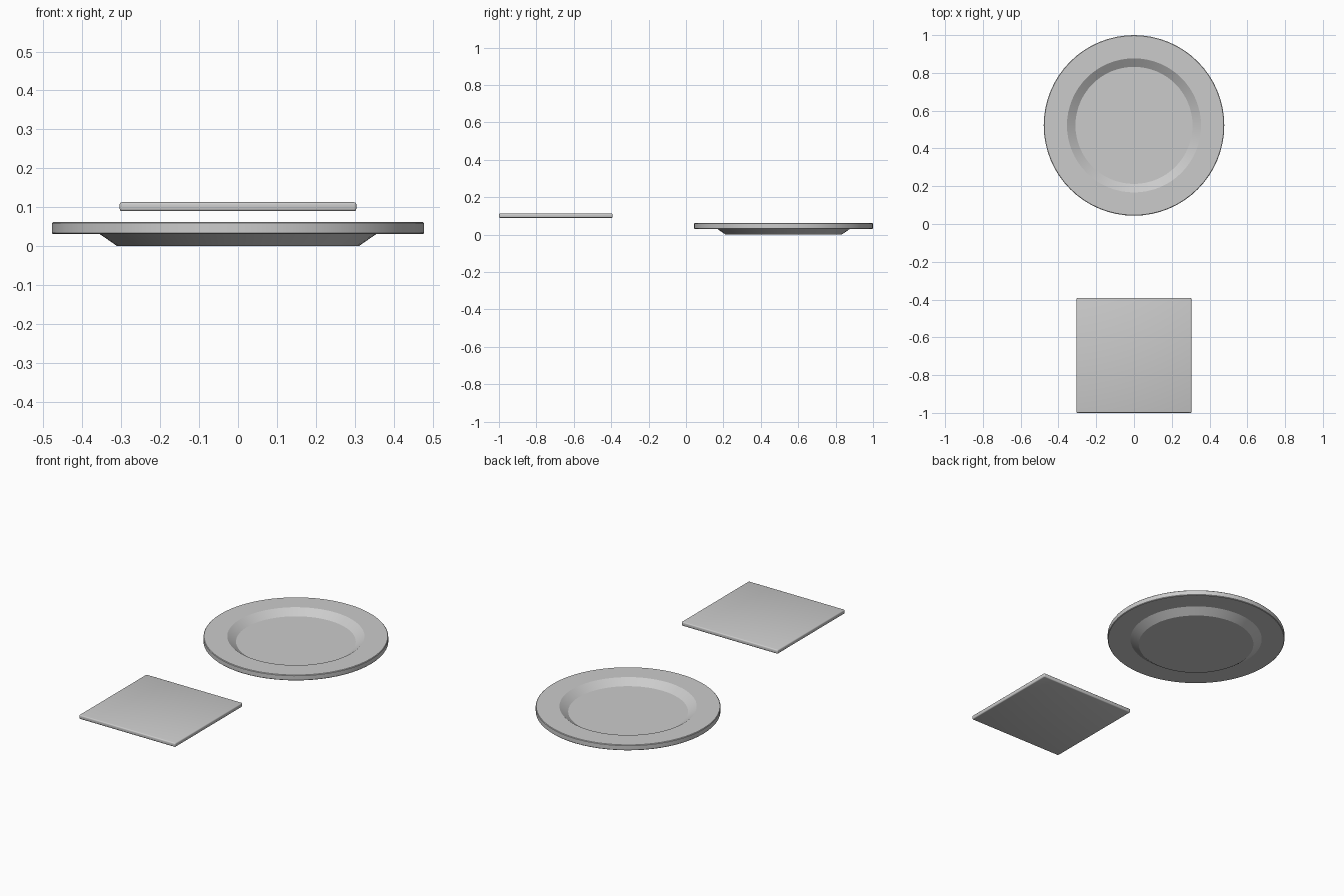
import bpy, bmesh, math

if "Cube" in bpy.data.objects:
    bpy.data.objects.remove(bpy.data.objects["Cube"])


def finish(name, bm, location, angle):
    bmesh.ops.recalc_face_normals(bm, faces=bm.faces[:])
    mesh = bpy.data.meshes.new(name)
    bm.to_mesh(mesh)
    bm.free()
    obj = bpy.data.objects.new(name, mesh)
    obj.location = location
    bpy.context.collection.objects.link(obj)
    bpy.ops.object.select_all(action='DESELECT')
    obj.select_set(True)
    bpy.context.view_layer.objects.active = obj
    bpy.ops.object.shade_smooth_by_angle(angle=math.radians(angle))
    return obj


def lathe(name, profile, location, sides=64):
    bm = bmesh.new()
    rings = []
    for r, z in profile:
        rings.append([bm.verts.new((r * math.cos(2 * math.pi * i / sides),
                                    r * math.sin(2 * math.pi * i / sides), z))
                      for i in range(sides)])
    for a, b in zip(rings, rings[1:]):
        for i in range(sides):
            j = (i + 1) % sides
            bm.faces.new((a[i], a[j], b[j], b[i]))
    bm.faces.new(rings[0])
    bm.faces.new(rings[-1])
    return finish(name, bm, location, 25)


# Plate: flat base, sloped well, wide flat rim
lathe("plate", [(0.31, 0.0), (0.355, 0.031), (0.475, 0.031), (0.478, 0.034),
                (0.478, 0.059), (0.475, 0.062), (0.355, 0.062), (0.31, 0.031)],
      (0, 0.522, 0))

# Square napkin: thin slab with softened edges
bm = bmesh.new()
bmesh.ops.create_cube(bm, size=1)
bmesh.ops.scale(bm, vec=(0.608, 0.608, 0.023), verts=bm.verts[:])
bmesh.ops.bevel(bm, geom=bm.edges[:], offset=0.006, segments=3,
                profile=0.5, affect='EDGES')
finish("napkin", bm, (0, -0.696, 0.1015), 40)
